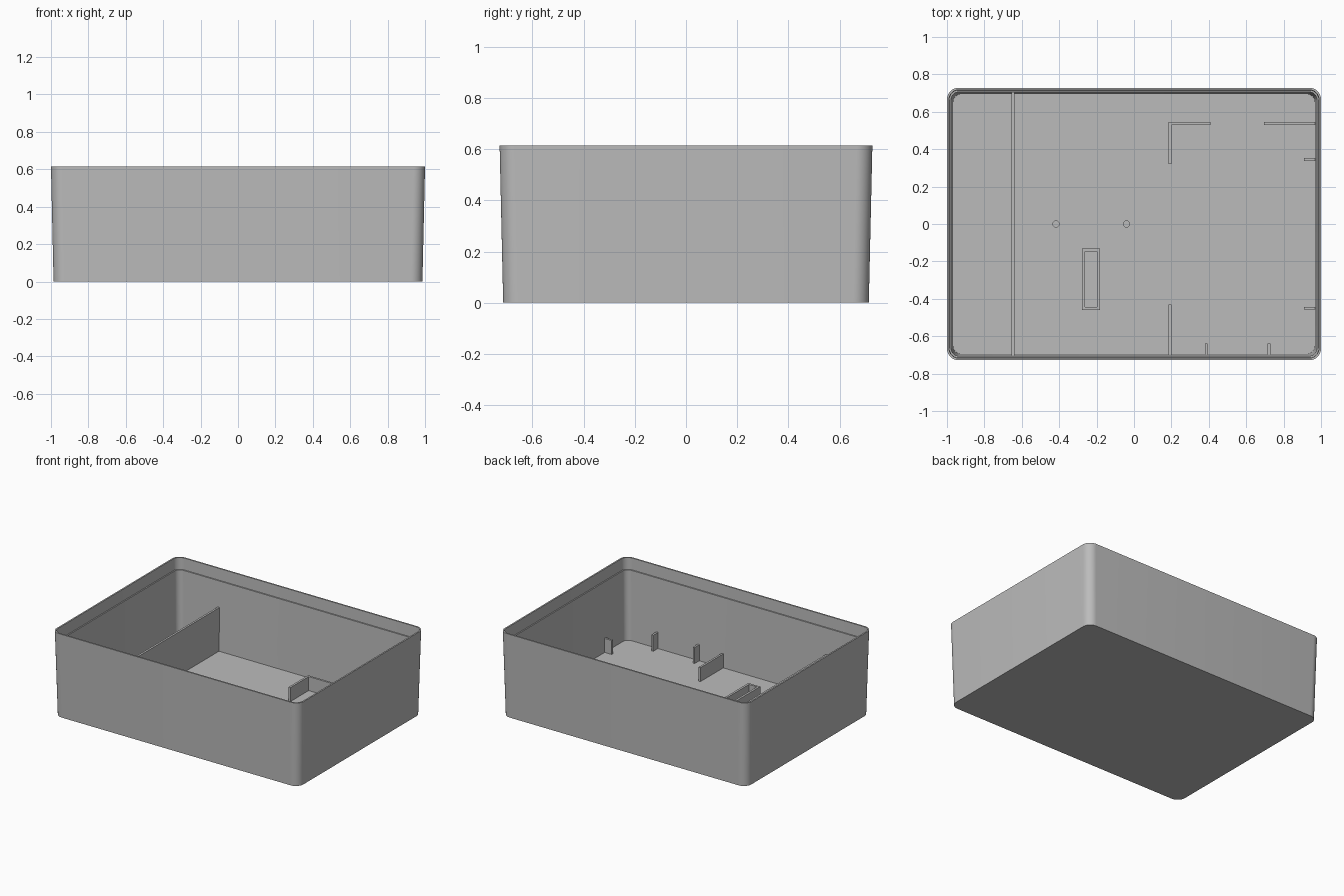
import bpy, bmesh, math

if "Cube" in bpy.data.objects:
    bpy.data.objects.remove(bpy.data.objects["Cube"], do_unlink=True)

GREY = (0.5, 0.5, 0.5, 1)
grey = bpy.data.materials.new("grey plastic")
grey.use_nodes = True
grey.diffuse_color = GREY
grey.node_tree.nodes["Principled BSDF"].inputs["Base Color"].default_value = GREY

HEIGHT, FLOOR, LEDGE = 0.615, 0.023, 0.53
WALL, LIP, T = 0.02, 0.011, 0.015
SINK = 0.01  # parts start slightly inside the floor


def finish(name, bm, smooth=False):
    bmesh.ops.recalc_face_normals(bm, faces=bm.faces)
    mesh = bpy.data.meshes.new(name)
    bm.to_mesh(mesh)
    bm.free()
    obj = bpy.data.objects.new(name, mesh)
    bpy.context.collection.objects.link(obj)
    mesh.materials.append(grey)
    if smooth:
        bpy.ops.object.select_all(action='DESELECT')
        obj.select_set(True)
        bpy.context.view_layer.objects.active = obj
        bpy.ops.object.shade_smooth_by_angle(angle=math.radians(30))
    return obj


def rounded_loop(bm, inset, z, steps=10):
    """Rounded rectangle that follows the drafted outer wall, moved inwards."""
    draft = 0.014 * (z / HEIGHT - 1)
    hx, hy, r = 1 + draft - inset, 0.728 + draft - inset, 0.062 - inset
    loop = []
    for k, (sx, sy) in enumerate([(1, 1), (-1, 1), (-1, -1), (1, -1)]):
        for i in range(steps + 1):
            a = (k + i / steps) * math.pi / 2
            loop.append(bm.verts.new((sx * (hx - r) + r * math.cos(a),
                                      sy * (hy - r) + r * math.sin(a), z)))
    return loop


def box(name, x0, x1, y0, y1, top):
    bm = bmesh.new()
    bmesh.ops.create_cube(bm, size=1)
    z0 = SINK
    for v in bm.verts:
        v.co = (x0 if v.co.x < 0 else x1, y0 if v.co.y < 0 else y1,
                z0 if v.co.z < 0 else top)
    return finish(name, bm)


# Tray: outer wall, thin lip, inner ledge and floor
bm = bmesh.new()
section = [(0, 0), (0, HEIGHT), (LIP, HEIGHT), (LIP, LEDGE), (WALL, LEDGE), (WALL, FLOOR)]
loops = [rounded_loop(bm, inset, z) for inset, z in section]
for a, b in zip(loops, loops[1:]):
    for i in range(len(a)):
        j = (i + 1) % len(a)
        bm.faces.new((a[i], a[j], b[j], b[i]))
bm.faces.new(loops[0])
bm.faces.new(loops[-1])
finish("tray", bm, smooth=True)

# Tall divider across the tray
box("divider", -0.655, -0.64, -0.703, 0.703, 0.34)

# Low partitions
LOW, WX, WY = 0.125, 0.972, 0.702
box("corner_bracket_side", 0.185, 0.185 + T, 0.32, 0.545, LOW)
box("corner_bracket_back", 0.185 + T, 0.41, 0.53, 0.545, LOW)
box("back_partition", 0.695, WX, 0.53, 0.545, LOW)
box("front_partition", 0.185, 0.185 + T, -WY, -0.43, LOW)

# Short ribs on the side and front walls
for i, y in enumerate((0.345, -0.45)):
    box(f"side_rib_{i + 1}", 0.91, WX, y - T / 2, y + T / 2, LOW)
for i, x in enumerate((0.386, 0.721)):
    box(f"front_rib_{i + 1}", x - T / 2, x + T / 2, -WY, -0.64, 0.14)

# Open rectangular holder
bm = bmesh.new()
rings = []
for inset, z in [(0, SINK), (0, 0.1), (0.016, 0.1), (0.016, SINK)]:
    hx, hy = 0.048 - inset, 0.165 - inset
    rings.append([bm.verts.new((-0.23 + sx * hx, -0.295 + sy * hy, z))
                  for sx, sy in [(1, 1), (-1, 1), (-1, -1), (1, -1)]])
for a, b in zip(rings, rings[1:] + rings[:1]):
    for i in range(4):
        j = (i + 1) % 4
        bm.faces.new((a[i], a[j], b[j], b[i]))
finish("holder_frame", bm)

# Round studs on the floor
for i, x in enumerate((-0.417, -0.04)):
    bm = bmesh.new()
    bmesh.ops.create_cone(bm, cap_ends=True, segments=32, radius1=0.019,
                          radius2=0.019, depth=0.09)
    bmesh.ops.translate(bm, verts=bm.verts, vec=(x, 0, SINK + 0.045))
    finish(f"stud_{i + 1}", bm, smooth=True)
